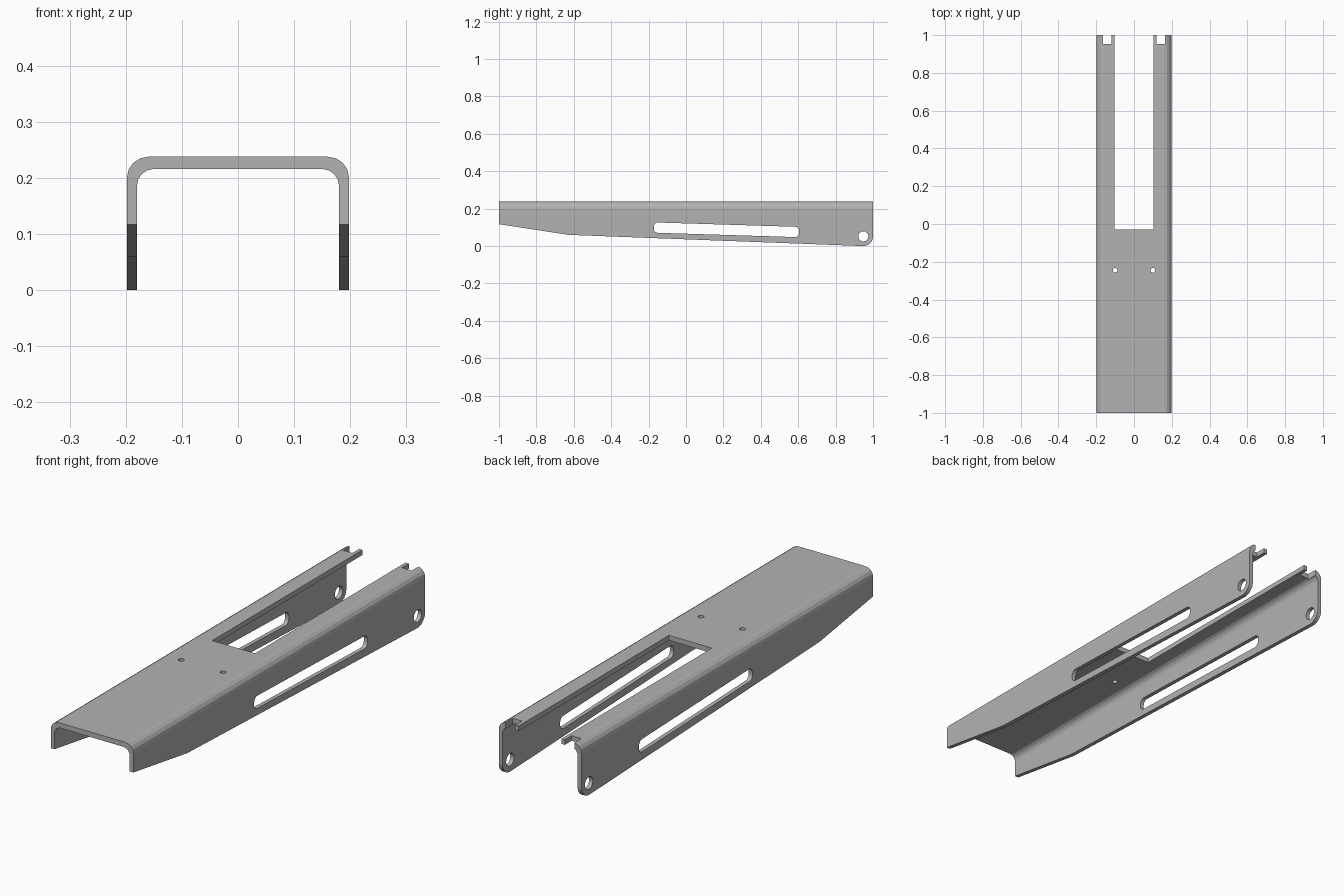
import bpy, bmesh
from math import sin, cos, pi, atan2
from mathutils import Vector

if "Cube" in bpy.data.objects:
    bpy.data.objects.remove(bpy.data.objects["Cube"])

steel = bpy.data.materials.new("grey steel")
steel.use_nodes = True
grey = (0.45, 0.45, 0.45, 1)
steel.diffuse_color = grey
steel.node_tree.nodes["Principled BSDF"].inputs["Base Color"].default_value = grey


def prism(name, outline, axis, low, high):
    """Extrude a flat outline along an axis from low to high."""
    place = {"x": lambda a, b, t: (t, a, b),
             "y": lambda a, b, t: (a, t, b),
             "z": lambda a, b, t: (a, b, t)}[axis]
    bm = bmesh.new()
    face = bm.faces.new([bm.verts.new(place(a, b, low)) for a, b in outline])
    moved = bmesh.ops.extrude_face_region(bm, geom=[face])["geom"]
    verts = [v for v in moved if isinstance(v, bmesh.types.BMVert)]
    bmesh.ops.translate(bm, verts=verts, vec=Vector(place(0, 0, high - low)))
    bmesh.ops.recalc_face_normals(bm, faces=bm.faces)
    mesh = bpy.data.meshes.new(name)
    bm.to_mesh(mesh)
    bm.free()
    mesh.materials.append(steel)
    obj = bpy.data.objects.new(name, mesh)
    bpy.context.collection.objects.link(obj)
    return obj


def arc(a, b, r, start, end, steps):
    return [(a + r * cos(start + (end - start) * i / steps),
             b + r * sin(start + (end - start) * i / steps)) for i in range(steps + 1)]


def circle(a, b, r, steps=24):
    return arc(a, b, r, 0, 2 * pi, steps)[:-1]


def box(a0, a1, b0, b1):
    return [(a0, b0), (a1, b0), (a1, b1), (a0, b1)]


def carve(target, cutter, operation="DIFFERENCE"):
    mod = target.modifiers.new("carve", "BOOLEAN")
    mod.object, mod.operation, mod.solver = cutter, operation, "EXACT"
    cutter.hide_render = True
    bpy.context.view_layer.objects.active = target
    bpy.ops.object.modifier_apply(modifier=mod.name)
    bpy.data.objects.remove(cutter)


# Folded channel section with rounded bends
outer, inner = 0.198, 0.18
half = [(outer, -0.1)] + arc(outer - 0.038, 0.2, 0.038, 0, pi / 2, 4)
under = [(inner, -0.1)] + arc(inner - 0.03, 0.186, 0.03, 0, pi / 2, 4)
flip = lambda pts: [(-a, b) for a, b in reversed(pts)]
channel = prism("channel_bracket", half + flip(half) + list(reversed(flip(under)))
                + list(reversed(under)), "y", -1, 1)

# Tapered side outline with rounded rear corner
side = [(-1.1, 0.4), (-1.1, 0.134), (-1, 0.117), (-0.63, 0.06)]
side += arc(0.948, 0.052, 0.052, -pi / 2, 0, 6) + [(1, 0.4)]
carve(channel, prism("side_outline", side, "x", -0.4, 0.4), "INTERSECT")

# Long slanted slots and pivot holes through both walls
front, rear = Vector((-0.172, 0.099)), Vector((0.605, 0.075))
along = (rear - front).normalized()
up = Vector((-along.y, along.x))
tilt, r, h = atan2(along.y, along.x), 0.022, 0.0275
slot = []
corners = [(rear, -1, -1), (rear, -1, 1), (front, 1, 1), (front, 1, -1)]
for i, (end, inward, rise) in enumerate(corners):
    c = end + along * inward * r + up * rise * (h - r)
    start = tilt + (i - 1) * pi / 2
    slot += arc(c.x, c.y, r, start, start + pi / 2, 5)
carve(channel, prism("slot_cutter", slot, "x", -0.4, 0.4))
carve(channel, prism("pivot_cutter", circle(0.948, 0.052, 0.027), "x", -0.4, 0.4))

# Open rear window in the top plate
carve(channel, prism("window_cutter", box(-0.103, 0.103, -0.03, 1.1), "z", 0.15, 0.3))

# Rear notches and small screw holes
for s in (-1, 1):
    notch = box(min(s * 0.119, s * 0.165), max(s * 0.119, s * 0.165), 0.953, 1.1)
    carve(channel, prism("notch_cutter", notch, "z", 0.15, 0.3))
    carve(channel, prism("screw_cutter", circle(s * 0.1, -0.245, 0.012, 16), "z", 0.15, 0.3))
